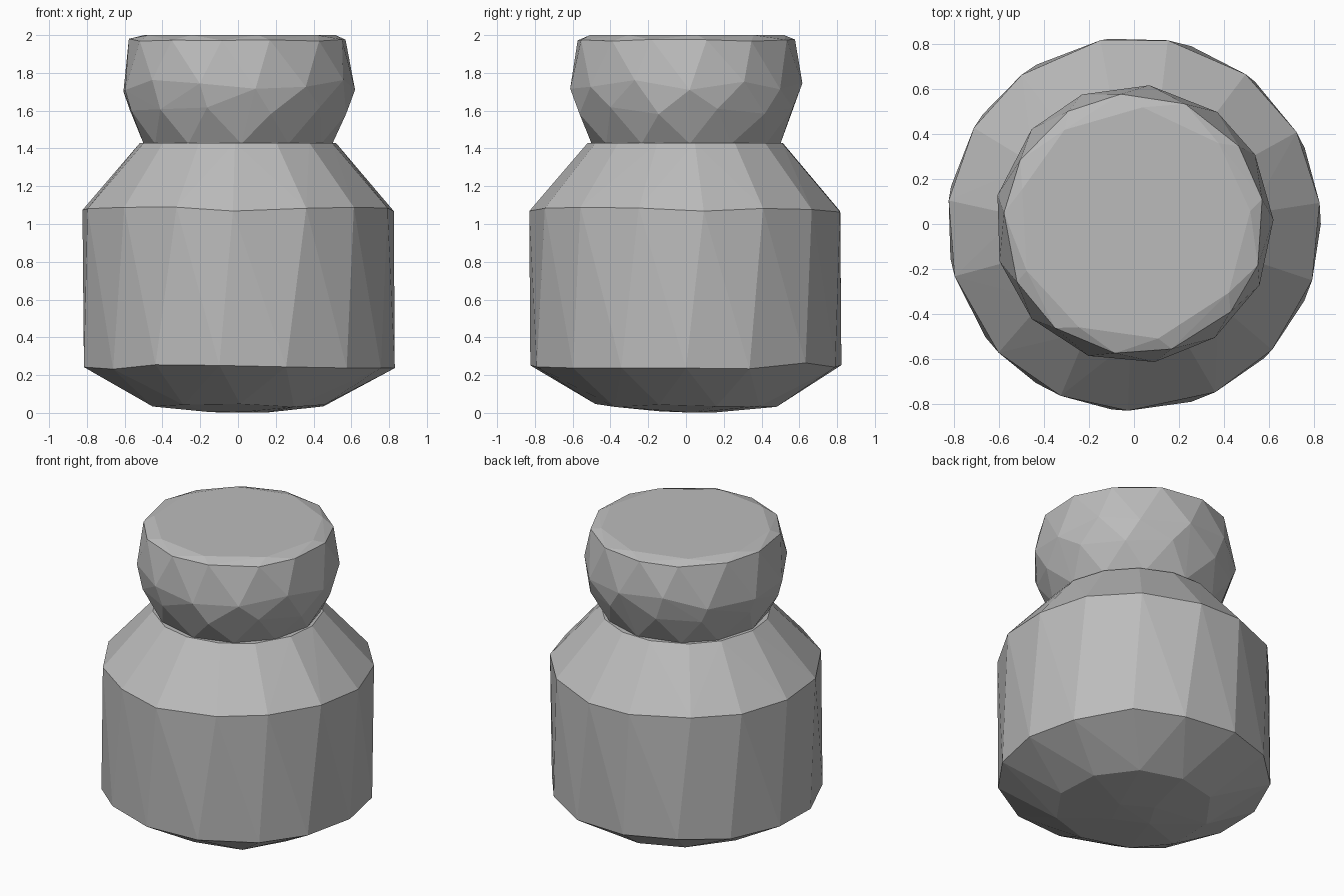
import bpy
import bmesh
import random
from math import cos, sin, tau

random.seed(4)

if "Cube" in bpy.data.objects:
    bpy.data.objects.remove(bpy.data.objects["Cube"], do_unlink=True)

grey = bpy.data.materials.new("plain grey")
grey.use_nodes = True
colour = (0.5, 0.5, 0.5, 1)
grey.diffuse_color = colour
grey.node_tree.nodes["Principled BSDF"].inputs["Base Color"].default_value = colour


def faceted_solid(name, rings):
    """Wrap a hull around rings of (radius, height, sides, turn, height wobble)."""
    bm = bmesh.new()
    for radius, height, sides, turn, wobble in rings:
        for i in range(sides):
            angle = tau * (i + turn + random.uniform(-0.08, 0.08)) / sides
            z = height + random.uniform(-wobble, wobble)
            bm.verts.new((radius * cos(angle), radius * sin(angle), z))
    hull = bmesh.ops.convex_hull(bm, input=bm.verts)
    unused = {v for v in hull["geom_interior"] + hull["geom_unused"]
              if isinstance(v, bmesh.types.BMVert) and not v.link_faces}
    bmesh.ops.delete(bm, geom=list(unused), context="VERTS")
    bmesh.ops.recalc_face_normals(bm, faces=bm.faces)
    mesh = bpy.data.meshes.new(name)
    bm.to_mesh(mesh)
    bm.free()
    mesh.materials.append(grey)
    obj = bpy.data.objects.new(name, mesh)
    bpy.context.collection.objects.link(obj)
    return obj


# Jar body: shallow domed base, straight wall, sloping shoulder
faceted_solid("jar_body", [
    (0.15, 0.005, 4, 0.2, 0.005),
    (0.48, 0.04, 10, 0.5, 0.01),
    (0.83, 0.25, 15, 0.0, 0.02),
    (0.83, 1.075, 15, 0.25, 0.015),
    (0.52, 1.43, 15, 0.25, 0.0),
])

# Bulging stopper with a flat top
faceted_solid("stopper", [
    (0.50, 1.425, 12, 0.0, 0.0),
    (0.59, 1.60, 12, 0.5, 0.02),
    (0.62, 1.74, 13, 0.0, 0.04),
    (0.58, 1.975, 13, 0.4, 0.008),
    (0.52, 2.0, 9, 0.1, 0.0),
])
